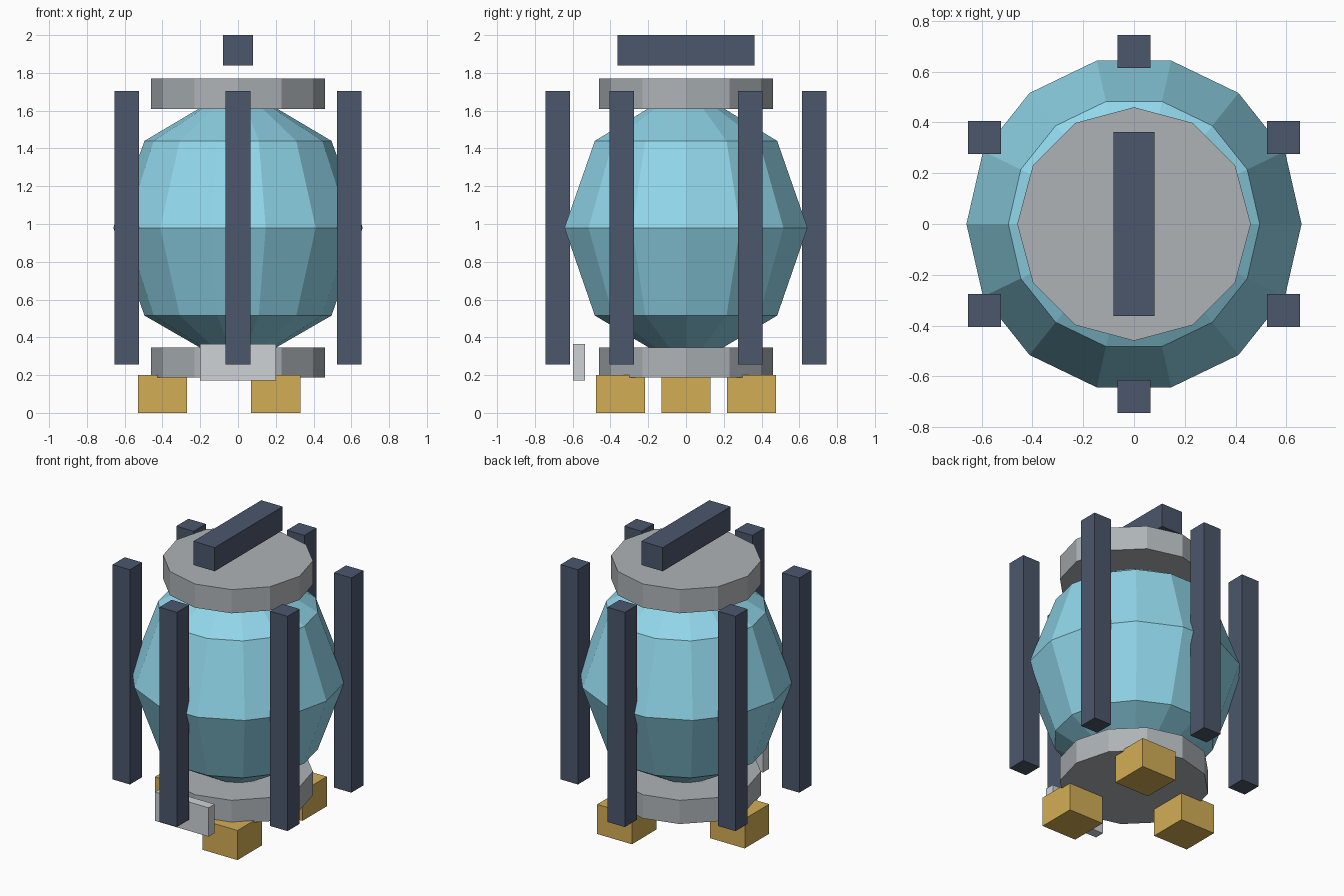
import bpy, bmesh
from math import cos, sin, pi, radians

if "Cube" in bpy.data.objects:
    bpy.data.objects.remove(bpy.data.objects["Cube"])


def material(name, rgb):
    m = bpy.data.materials.new(name)
    m.diffuse_color = (*rgb, 1)
    m.use_nodes = True
    m.node_tree.nodes["Principled BSDF"].inputs["Base Color"].default_value = m.diffuse_color
    return m


GLASS = material("teal_glass", (0.28, 0.67, 0.82))
DARK = material("dark_blue_metal", (0.07, 0.095, 0.15))
GOLD = material("gold", (0.65, 0.42, 0.09))
PALE = material("pale_grey", (0.62, 0.65, 0.67))
GREY = material("mid_grey", (0.42, 0.45, 0.47))


def finish(name, bm, mat):
    bmesh.ops.recalc_face_normals(bm, faces=bm.faces)
    me = bpy.data.meshes.new(name)
    bm.to_mesh(me)
    bm.free()
    me.materials.append(mat)
    ob = bpy.data.objects.new(name, me)
    bpy.context.collection.objects.link(ob)
    return ob


def lathe(name, profile, sides, mat):
    """Revolve (radius, z) points around z, closing both ends with flat caps."""
    bm = bmesh.new()
    rings = [[bm.verts.new((r * cos(2 * pi * i / sides), r * sin(2 * pi * i / sides), z))
              for i in range(sides)] for r, z in profile]
    for a, b in zip(rings, rings[1:]):
        for i in range(sides):
            j = (i + 1) % sides
            bm.faces.new((a[i], a[j], b[j], b[i]))
    bm.faces.new(rings[0])
    bm.faces.new(rings[-1])
    return finish(name, bm, mat)


def box(name, centre, size, mat):
    bm = bmesh.new()
    bmesh.ops.create_cube(bm, size=1)
    bmesh.ops.scale(bm, vec=size, verts=bm.verts)
    ob = finish(name, bm, mat)
    ob.location = centre
    return ob


# Faceted glass vessel
lathe("glass_vessel", [(0.2, 0.345), (0.495, 0.515), (0.66, 0.98),
                       (0.495, 1.44), (0.2, 1.615)], 14, GLASS)

# End plates
lathe("bottom_plate", [(0.46, 0.187), (0.46, 0.347)], 12, GREY)
lathe("top_plate", [(0.46, 1.61), (0.46, 1.77)], 12, GREY)

# Six cage bars around the vessel
for i in range(6):
    a = radians(30 + 60 * i)
    box(f"cage_bar_{i + 1}", (0.68 * cos(a), 0.68 * sin(a), 0.98), (0.13, 0.13, 1.45), DARK)

# Carry handle
box("top_handle", (0, 0, 1.92), (0.16, 0.725, 0.16), DARK)

# Three feet
for i in range(3):
    a = radians(60 + 120 * i)
    box(f"foot_{i + 1}", (0.4 * cos(a), 0.4 * sin(a), 0.1), (0.26, 0.26, 0.2), GOLD)

# Front label plate
box("front_plate", (0, -0.567, 0.268), (0.4, 0.065, 0.195), PALE)
